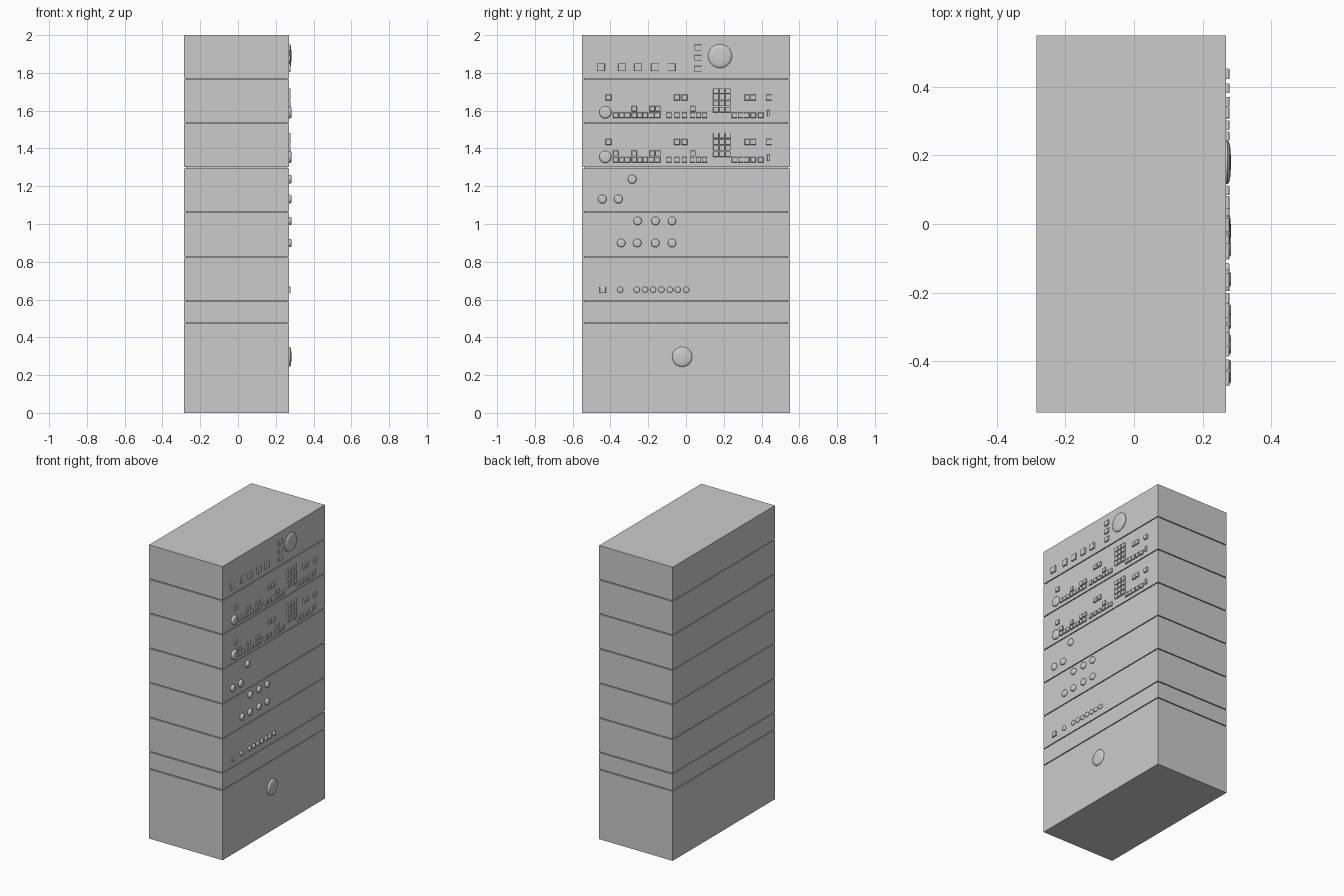
import bpy, bmesh, math

if "Cube" in bpy.data.objects:
    bpy.data.objects.remove(bpy.data.objects["Cube"])

X0, X1, HY = -0.285, 0.269, 0.55   # body back, control face, half width


def finish(bm, name, smooth=False):
    bmesh.ops.recalc_face_normals(bm, faces=bm.faces)
    me = bpy.data.meshes.new(name)
    bm.to_mesh(me)
    bm.free()
    ob = bpy.data.objects.new(name, me)
    bpy.context.collection.objects.link(ob)
    if smooth:
        bpy.ops.object.select_all(action='DESELECT')
        ob.select_set(True)
        bpy.context.view_layer.objects.active = ob
        bpy.ops.object.shade_smooth_by_angle(angle=math.radians(40))
    return ob


def box(bm, x0, x1, y0, y1, z0, z1):
    vs = bmesh.ops.create_cube(bm, size=1)['verts']
    for v in vs:
        v.co = (x0 + (v.co.x + .5) * (x1 - x0),
                y0 + (v.co.y + .5) * (y1 - y0),
                z0 + (v.co.z + .5) * (z1 - z0))
    return vs


def button(bm, y, z, w=0.03, h=0.03):
    # tapered key standing off the control face
    vs = box(bm, X1 - 0.004, X1 + 0.010, y - w / 2, y + w / 2, z - h / 2, z + h / 2)
    top = [f for f in {f for v in vs for f in v.link_faces}
           if all(v.co.x > X1 for v in f.verts)][0]
    bmesh.ops.bevel(bm, geom=list(top.edges), offset=0.004, segments=2,
                    profile=0.5, affect='EDGES')


def knob(bm, y, z, r, profile, n=32):
    # lathe around x; profile is (height, radius fraction), ending in a cap
    rings = []
    for h, f in profile:
        rings.append([bm.verts.new((X1 + h, y + r * f * math.cos(2 * math.pi * i / n),
                                    z + r * f * math.sin(2 * math.pi * i / n)))
                      for i in range(n)])
    for a, b in zip(rings, rings[1:]):
        for i in range(n):
            j = (i + 1) % n
            bm.faces.new((a[i], a[j], b[j], b[i]))
    bm.faces.new(rings[-1])
    bm.faces.new(rings[0][::-1])


ROUND = [(-.004, 1), (.007, 1), (.011, .93), (.014, .78), (.0145, .7)]
DOME = [(-.004, 1), (.004, 1), (.008, .94), (.011, .8), (.013, .5), (.0135, .2)]


def buttons(name, items):
    bm = bmesh.new()
    for it in items:
        button(bm, *it)
    return finish(bm, name)


def knobs(name, items, profile=ROUND):
    bm = bmesh.new()
    for it in items:
        knob(bm, *it, profile)
    return finish(bm, name, True)


# stacked modules separated by thin grooves
levels = [0, 0.475, 0.592, 0.826, 1.063, 1.298, 1.535, 1.768, 2.0]
G = 0.003
for i, (a, b) in enumerate(zip(levels, levels[1:])):
    bm = bmesh.new()
    box(bm, X0, X1, -HY, HY, a + (G if i else 0), b - (G if b < 2 else 0))
    finish(bm, f"module_{i + 1}")

# recessed core seen inside the grooves
bm = bmesh.new()
box(bm, X0 + .01, X1 - .01, -HY + .01, HY - .01, 0.1, 1.9)
finish(bm, "core")

# top module controls
buttons("top_keys", [(y, 1.83, .042, .042) for y in (-.451, -.338, -.253, -.164, -.077)]
        + [(.063, z, .038, .032) for z in (1.934, 1.878, 1.82)])
knobs("main_dial", [(.18, 1.889, .063)], DOME)

# two identical key decks
low = [-.372, -.340, -.309, -.274, -.216, -.182, -.150, -.245, -.090, -.048, -.008,
       .034, .066, .098, .256, .288, .321, .356, .396]
mid = [-.372, -.274, -.179, -.148, .037]
high = [-.410, -.048, -.008, .325, .356, .438]
for k, z in enumerate((1.576, 1.340)):
    keys = [(y, z, .028, .028) for y in low]
    keys += [(y, z + .034, .028, .028) for y in (mid[1:] if k == 0 else mid)]
    keys += [(y, z + .094, .03, .03) for y in high]
    keys += [(.158 + .032 * c, z + .03 + .0325 * r, .029, .029)
             for c in range(3) for r in range(4)]
    keys.append((.438, z + .01, .016, .034))
    buttons(f"deck_keys_{k + 1}", keys)
    knobs(f"deck_dial_{k + 1}", [(-.427, z + .015, .032)])

# rotary knobs on the middle modules
knobs("upper_knobs", [(-.285, 1.237, .023), (-.443, 1.132, .023), (-.358, 1.132, .023)])
knobs("lower_knobs", [(y, 1.016, .022) for y in (-.256, -.161, -.074)]
      + [(y, .899, .022) for y in (-.343, -.258, -.162, -.074)])

# socket row
buttons("switch_key", [(-.441, .65, .033, .033)])
knobs("sockets", [(y, .652, .016) for y in
                  (-.348, -.261, -.217, -.174, -.130, -.085, -.044, .002)],
      [(h * .7, f) for h, f in ROUND])

# base module dial
knobs("base_dial", [(-.02, .297, .053)], DOME)
